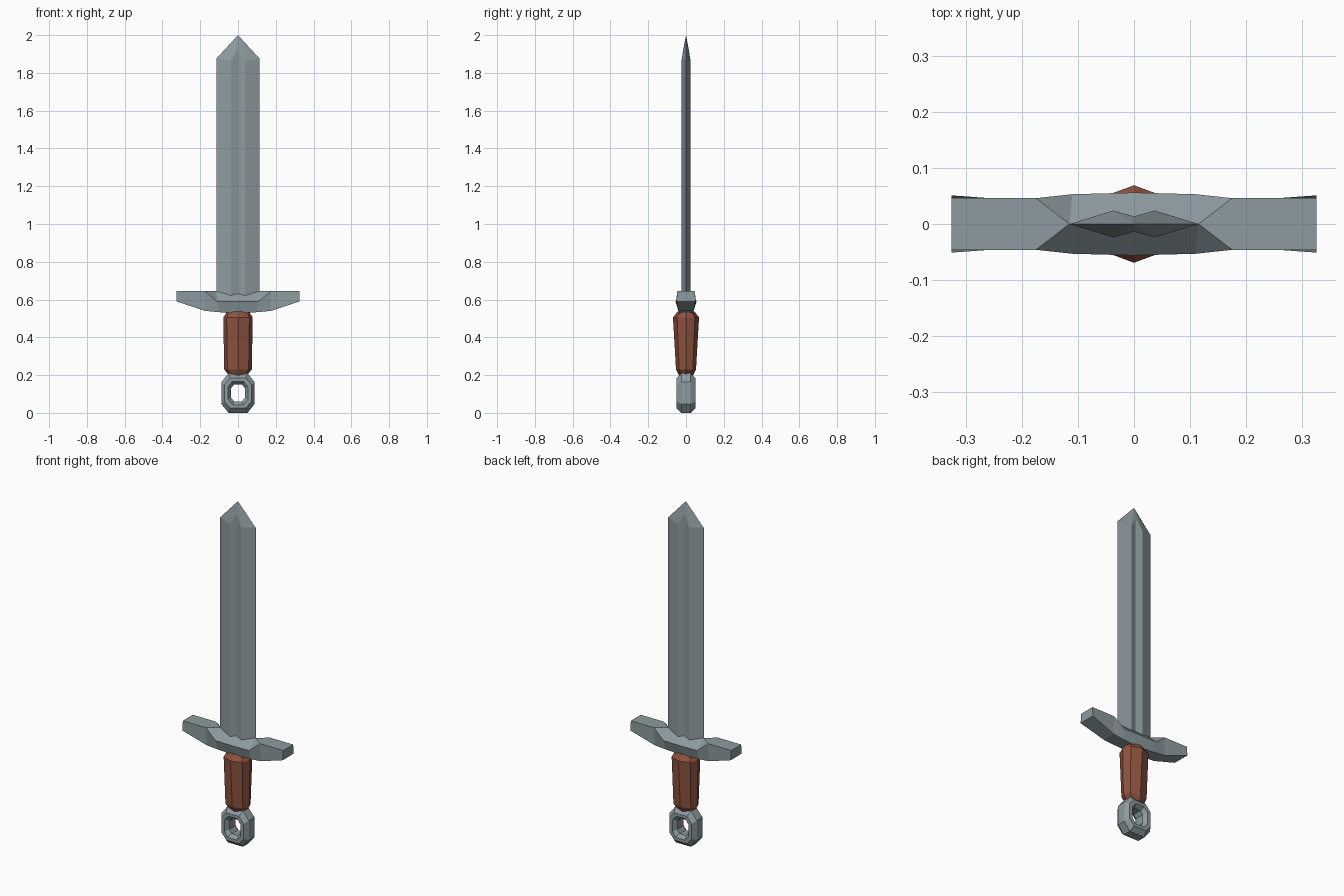
import bpy, bmesh


def material(name, rgb):
    m = bpy.data.materials.new(name)
    m.diffuse_color = (*rgb, 1)
    return m


steel = material("steel", (0.27, 0.33, 0.35))
leather = material("leather", (0.27, 0.085, 0.05))


def quarter_solid(name, rows, mat):
    """Skin a grid of points covering x>=0, y>=0 and mirror it into all four quarters."""
    bm = bmesh.new()
    for sx in (1, -1):
        for sy in (1, -1):
            grid = [[bm.verts.new((sx * x, sy * y, z)) for x, y, z in r] for r in rows]
            for a, b in zip(grid, grid[1:]):
                for i in range(len(a) - 1):
                    bm.faces.new((a[i], a[i + 1], b[i + 1], b[i]))
    bmesh.ops.remove_doubles(bm, verts=bm.verts, dist=0.0005)
    bmesh.ops.recalc_face_normals(bm, faces=bm.faces)
    me = bpy.data.meshes.new(name)
    bm.to_mesh(me)
    bm.free()
    me.materials.append(mat)
    ob = bpy.data.objects.new(name, me)
    bpy.context.collection.objects.link(ob)
    return ob


# Blade: cutting edge, shoulder of the groove, groove centre
quarter_solid("blade", [
    [(0, 0, 0.58)] * 3,
    [(0.115, 0, 0.58), (0.037, 0.024, 0.58), (0, 0.0135, 0.58)],
    [(0.115, 0, 1.875), (0.037, 0.024, 1.865), (0, 0.0135, 1.93)],
    [(0, 0, 2.0)] * 3,
], steel)

# Crossguard: ridge, upper edge, lower edge, underside centre, from the tip inwards
quarter_solid("guard", [
    [(0.325, 0, 0.617)] * 4,
    [(0.325, 0, 0.645), (0.325, 0.046, 0.645), (0.325, 0.051, 0.59), (0.325, 0, 0.59)],
    [(0.115, 0, 0.645), (0.175, 0.046, 0.645), (0.175, 0.04, 0.54), (0.175, 0, 0.54)],
    [(0.115, 0, 0.645), (0.11, 0.053, 0.59), (0.1, 0.038, 0.533), (0.1, 0, 0.533)],
    [(0, 0, 0.645), (0, 0.056, 0.59), (0, 0.036, 0.527), (0, 0, 0.527)],
], steel)

# Grip: eight-sided, widening upwards, with chamfered ends (half width, half depth, z)
rings = [(0, 0, 0.195), (0.045, 0.035, 0.195), (0.073, 0.053, 0.23),
         (0.078, 0.069, 0.505), (0.058, 0.045, 0.537), (0, 0, 0.537)]
quarter_solid("grip", [[(a, 0, z), (0.77 * a, 0.68 * b, z), (0, b, z)]
                       for a, b, z in rings], leather)

# Ring pommel: octagonal loops stepping from the outer rim to the hole
OCT = [(0, 1), (0.57, 1), (1, 0.55), (1, -0.55), (0.57, -1), (0, -1)]
loops = [(0.088, 0.105, 0), (0.088, 0.105, 0.025), (0.072, 0.08, 0.05),
         (0.052, 0.062, 0.05), (0.036, 0.046, 0.028), (0.036, 0.046, 0)]
quarter_solid("pommel", [[(u * hx, y, 0.105 + v * hz) for u, v in OCT]
                         for hx, hz, y in loops], steel)
